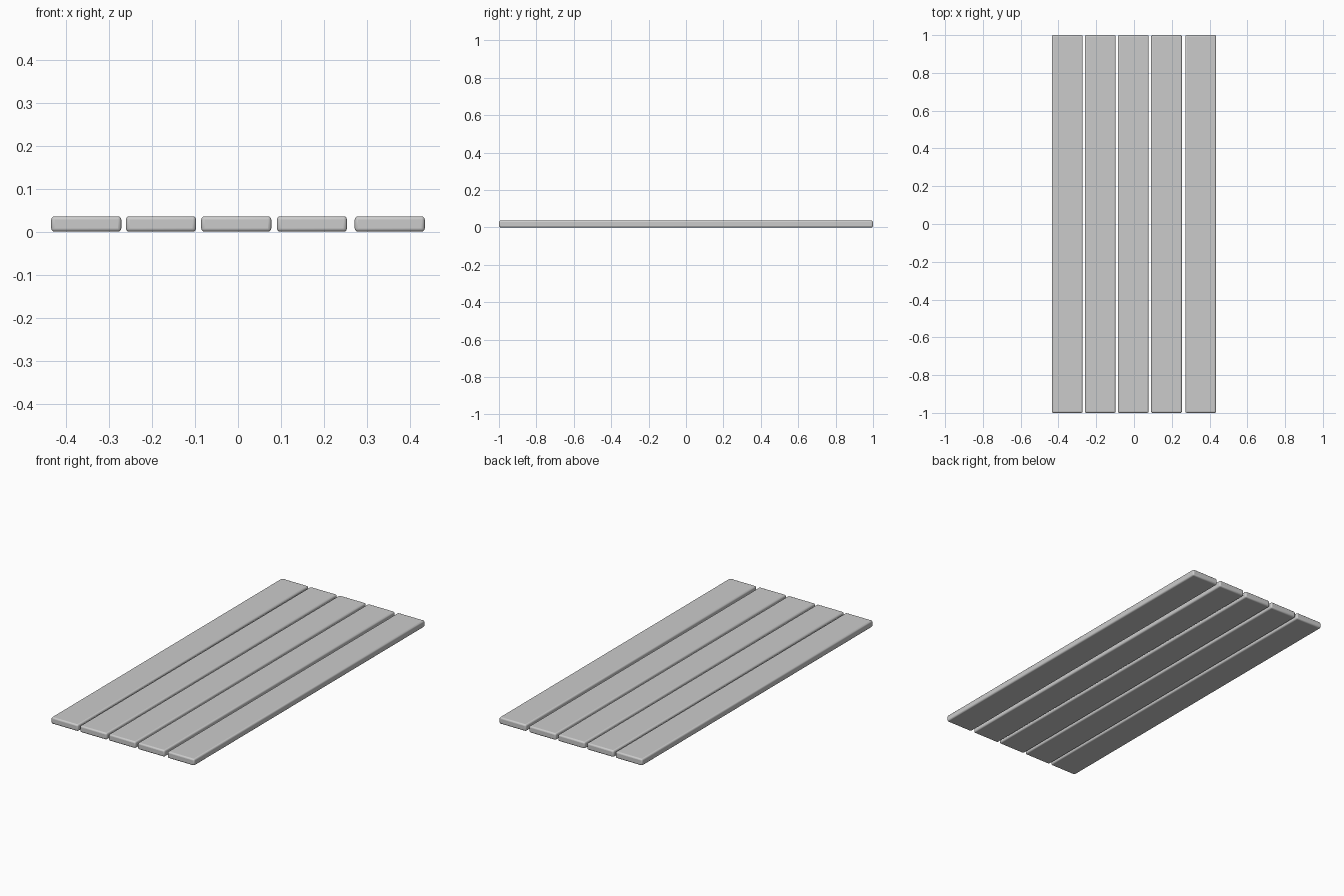
import bpy

if "Cube" in bpy.data.objects:
    bpy.data.objects.remove(bpy.data.objects["Cube"])

WIDTH, LENGTH, THICK = 0.163, 2.0, 0.036
# plank centres across x (gaps are slightly uneven)
CENTRES = [-0.353, -0.179, -0.004, 0.172, 0.353]


def plank(index, x):
    bpy.ops.mesh.primitive_cube_add(size=1, location=(x, 0, THICK / 2))
    ob = bpy.context.object
    ob.name = f"plank_{index}"
    ob.scale = (WIDTH, LENGTH, THICK)
    bpy.ops.object.transform_apply(location=False, rotation=False, scale=True)
    # softened edges on all sides
    bevel = ob.modifiers.new("rounded_edges", 'BEVEL')
    bevel.width = 0.008
    bevel.segments = 3
    bpy.ops.object.shade_smooth_by_angle()


# row of five boards
for i, x in enumerate(CENTRES, 1):
    plank(i, x)
